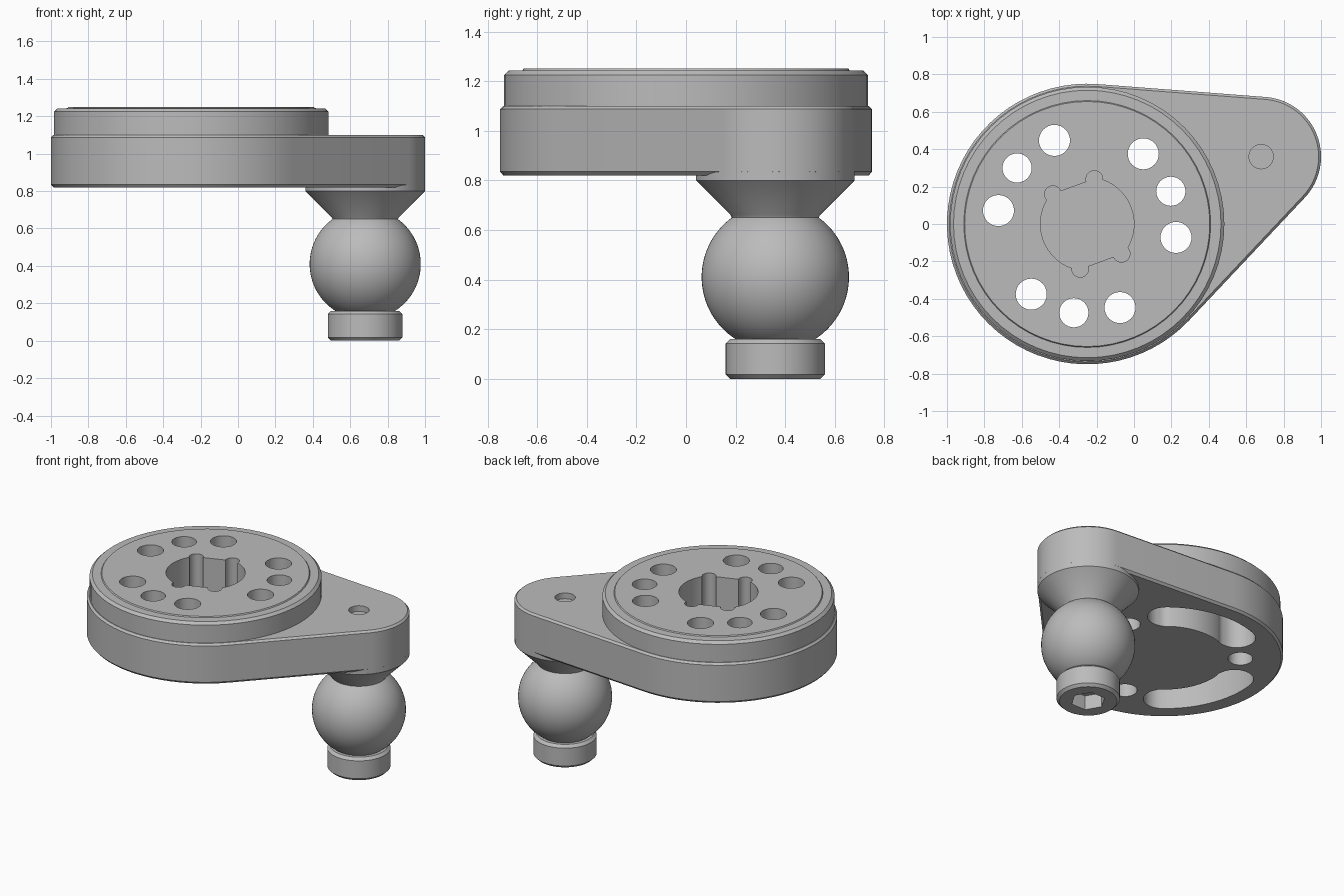
import bpy, bmesh
from math import sin, cos, pi, radians, atan2, acos, hypot

if "Cube" in bpy.data.objects:
    bpy.data.objects.remove(bpy.data.objects["Cube"])

metal = bpy.data.materials.new("grey_metal")
metal.use_nodes = True
GREY = (0.5, 0.5, 0.5, 1)
metal.diffuse_color = GREY
metal.node_tree.nodes["Principled BSDF"].inputs["Base Color"].default_value = GREY

DISC = (-0.25, 0)      # centre of the round head
PIN = (0.68, 0.36)     # centre of the ball stem
SEG = 64


def arc(centre, r, start, end, n):
    return [(centre[0] + r * cos(start + (end - start) * i / n),
             centre[1] + r * sin(start + (end - start) * i / n)) for i in range(n + 1)]


def circle(centre, r, n=SEG):
    return arc(centre, r, 0, 2 * pi, n)[:-1]


def polar(r, angle):
    return DISC[0] + r * cos(angle), DISC[1] + r * sin(angle)


def loft(name, layers):
    """Join outlines with equal point counts, given as (outline, z), and cap both ends."""
    bm = bmesh.new()
    rings = [[bm.verts.new((x, y, z)) for x, y in pts] for pts, z in layers]
    n = len(rings[0])
    for a, b in zip(rings, rings[1:]):
        for i in range(n):
            j = (i + 1) % n
            bm.faces.new((a[i], a[j], b[j], b[i]))
    bm.faces.new(rings[0][::-1])
    bm.faces.new(rings[-1])
    bmesh.ops.recalc_face_normals(bm, faces=bm.faces)
    mesh = bpy.data.meshes.new(name)
    bm.to_mesh(mesh)
    bm.free()
    ob = bpy.data.objects.new(name, mesh)
    bpy.context.collection.objects.link(ob)
    mesh.materials.append(metal)
    return ob


def turned(name, centre, profile, n=SEG):
    return loft(name, [(circle(centre, r, n), z) for r, z in profile])


def combine(target, tool, operation="DIFFERENCE"):
    bpy.context.view_layer.objects.active = target
    mod = target.modifiers.new("combine", "BOOLEAN")
    mod.operation, mod.solver, mod.object = operation, "EXACT", tool
    bpy.ops.object.modifier_apply(modifier=mod.name)
    bpy.data.objects.remove(tool)


def arm_outline(inset):
    """Teardrop made of two arcs joined by their tangents."""
    dx, dy = PIN[0] - DISC[0], PIN[1] - DISC[1]
    a, f = atan2(dy, dx), acos((0.75 - 0.32) / hypot(dx, dy))
    return (arc(DISC, 0.75 - inset, a + f, a + 2 * pi - f, 48)
            + arc(PIN, 0.32 - inset, a - f, a + f, 28))


# Teardrop arm with chamfered rims
body = loft("arm_body", [(arm_outline(i), z) for i, z in
                         ((0.013, 0.82), (0, 0.835), (0, 1.087), (0.013, 1.1))])

# Raised round head
combine(body, turned("head", DISC, [(0.733, 1.06), (0.733, 1.225), (0.715, 1.242),
                                    (0.66, 1.243), (0.655, 1.25)]), "UNION")

# Three arc pockets underneath and three groups of through holes
for k in range(3):
    mid = radians(21.4 + 120 * k)
    c, h = mid + pi / 3, radians(30)
    slot = (arc(DISC, 0.64, c - h, c + h, 20)
            + arc(polar(0.52, c + h), 0.12, c + h, c + h + pi, 12)[1:-1]
            + arc(DISC, 0.40, c + h, c - h, 20)
            + arc(polar(0.52, c - h), 0.12, c - h + pi, c - h + 2 * pi, 12)[1:-1])
    combine(body, loft("pocket", [(slot, 0.7), (slot, 1.1)]))
    for step, r in ((-30, 0.083), (0, 0.078), (30, 0.083)):
        spot = polar(0.48, mid + radians(step))
        combine(body, turned("hole", spot, [(r, 0.7), (r, 1.4)], 32))

# Keyed blind socket: round with two flats and four rounded corner reliefs
FLAT, TILT = 0.213, radians(110)
half = acos(FLAT / 0.25)
key = (arc(DISC, 0.25, TILT + half, TILT + pi - half, 24)
       + arc(DISC, 0.25, TILT + pi + half, TILT + 2 * pi - half, 24))
combine(body, loft("socket", [(key, 0.9), (key, 1.4)]))
for side in (TILT, TILT + pi):
    for s in (-1, 1):
        spot = polar(0.243, side + s * radians(29))
        combine(body, turned("relief", spot, [(0.045, 0.9), (0.045, 1.4)], 24))

# Shallow dimple above the stem
combine(body, turned("dimple", PIN, [(0.065, 1.06), (0.065, 1.2)], 32))

# Boss and cone below the arm
cone = turned("stem_cone", PIN, [(0.175, 0.65), (0.18, 0.66), (0.32, 0.8), (0.32, 0.835)])

# Ball joint, cut flat at both poles
ball_profile = [(0.297 * sin(t), 0.41 - 0.297 * cos(t))
                for t in (radians(32 + 116 * i / 32) for i in range(33))]
ball = turned("ball", PIN, ball_profile)

# Bolt head with hexagonal socket
bolt = turned("bolt_head", PIN, [(0.182, 0), (0.2, 0.018), (0.2, 0.142), (0.182, 0.16)])
combine(bolt, turned("hex", PIN, [(0.11, -0.1), (0.11, 0.1)], 6))

# Smooth curved faces, keep edges crisp
for ob in (body, cone, ball, bolt):
    bpy.ops.object.select_all(action="DESELECT")
    ob.select_set(True)
    bpy.context.view_layer.objects.active = ob
    bpy.ops.object.shade_smooth_by_angle(angle=radians(25))
